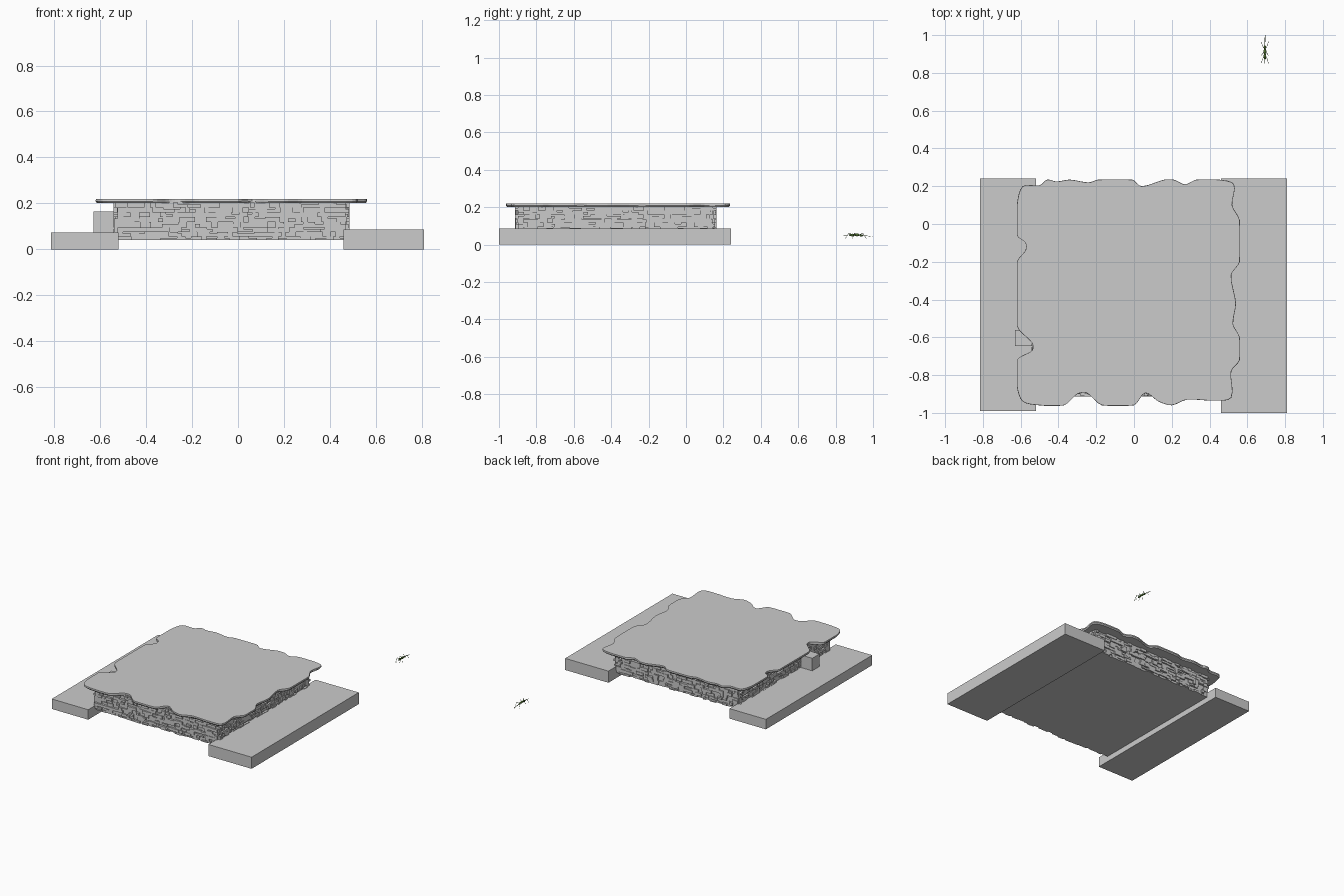
import bpy, bmesh, random
from mathutils import Vector, Matrix

if "Cube" in bpy.data.objects:
    bpy.data.objects.remove(bpy.data.objects["Cube"])
random.seed(4)


def add_box(bm, lo, hi):
    lo, hi = Vector(lo), Vector(hi)
    m = Matrix.Translation((lo + hi) / 2) @ Matrix.Diagonal((*(hi - lo), 1))
    bmesh.ops.create_cube(bm, size=1, matrix=m)


def finish(bm, name, color=None):
    bmesh.ops.recalc_face_normals(bm, faces=bm.faces)
    me = bpy.data.meshes.new(name)
    bm.to_mesh(me)
    bm.free()
    ob = bpy.data.objects.new(name, me)
    bpy.context.collection.objects.link(ob)
    if color:
        mat = bpy.data.materials.new(name + "_color")
        mat.diffuse_color = color
        mat.use_nodes = True
        mat.node_tree.nodes["Principled BSDF"].inputs["Base Color"].default_value = mat.diffuse_color
        me.materials.append(mat)
    return ob


def box(name, lo, hi):
    bm = bmesh.new()
    add_box(bm, lo, hi)
    finish(bm, name)


# Side slabs and small post block
box("left_slab", (-0.815, -0.99, 0), (-0.52, 0.24, 0.073))
box("right_slab", (0.46, -1.0, 0), (0.81, 0.24, 0.085))
box("small_block", (-0.63, -0.645, 0.07), (-0.54, -0.56, 0.165))

# Rough stone wall: core plus courses of stones with random protrusion
X0, X1, Y0, Y1 = -0.525, 0.468, -0.897, 0.145
bm = bmesh.new()
add_box(bm, (X0, Y0, 0.04), (X1, Y1, 0.207))
courses = [0.04, 0.055, 0.075, 0.095, 0.118, 0.14, 0.16, 0.182, 0.203]
for z0, z1 in zip(courses, courses[1:]):
    for axis, a, b in ((0, X0, X1), (1, Y0, Y1)):
        for side in (0, 1):
            t = a
            while t < b - 0.003:
                e = min(t + random.uniform(0.018, 0.05), b)
                d = random.choice((0.002, 0.006, 0.01, 0.014, 0.017))
                zs = [z0, z1]
                if random.random() < 0.3:
                    zs[1] -= 0.007
                if axis == 0:
                    s = (Y0 - d, Y0 + 0.004) if side == 0 else (Y1 - 0.004, Y1 + d)
                    add_box(bm, (t, s[0], zs[0]), (e, s[1], zs[1]))
                else:
                    s = (X0 - d, X0 + 0.004) if side == 0 else (X1 - 0.004, X1 + d)
                    add_box(bm, (s[0], t, zs[0]), (s[1], e, zs[1]))
                t = e
finish(bm, "stone_wall")

# Overhanging ground cover with wavy outline
outline = [(-.59, .20), (-.50, .205), (-.46, .235), (-.41, .225), (-.34, .235),
           (-.24, .22), (-.19, .235), (-.01, .235), (.04, .20), (.16, .235),
           (.21, .235), (.27, .21), (.33, .235), (.45, .235), (.53, .21),
           (.52, .1), (.56, .02), (.56, -.2), (.515, -.27), (.54, -.42),
           (.525, -.53), (.56, -.6), (.56, -.72), (.515, -.78), (.515, -.92),
           (.42, -.935), (.28, -.93), (.2, -.96), (.13, -.94), (.06, -.895),
           (0, -.96), (-.17, -.96), (-.25, -.895), (-.3, -.9), (-.37, -.96),
           (-.5, -.96), (-.59, -.94), (-.62, -.86), (-.62, -.72), (-.54, -.67),
           (-.54, -.63), (-.62, -.54), (-.62, -.2), (-.575, -.14), (-.575, -.1),
           (-.62, -.06), (-.62, .1)]
pts = [Vector(p) for p in outline]
n = len(pts)
ring = []
for i in range(n):
    p0, p1, p2, p3 = (pts[(i + k) % n] for k in (-1, 0, 1, 2))
    length = (p2 - p1).length
    m1 = (p2 - p0).normalized() * length * 0.8
    m2 = (p3 - p1).normalized() * length * 0.8
    for t in (0, 0.25, 0.5, 0.75):
        ring.append((2*t**3 - 3*t*t + 1) * p1 + (t**3 - 2*t*t + t) * m1
                    + (3*t*t - 2*t**3) * p2 + (t**3 - t*t) * m2)
ring = [Vector((max(-.62, min(.562, p.x)), max(-.963, min(.236, p.y)))) for p in ring]
center = Vector((-0.03, -0.37))
bm = bmesh.new()
layers = []
for z, scale in ((0.201, 0.99), (0.209, 1.0), (0.219, 0.998)):
    layers.append([bm.verts.new((*(center + (p - center) * scale), z)) for p in ring])
for lo, hi in zip(layers, layers[1:]):
    for i in range(len(ring)):
        j = (i + 1) % len(ring)
        bm.faces.new((lo[i], lo[j], hi[j], hi[i]))
bm.faces.new(layers[0])
bm.faces.new(layers[-1])
bmesh.ops.triangulate(bm, faces=[f for f in bm.faces if len(f.verts) > 4])
finish(bm, "ground_cover")


# Tiny insect: body segments, legs, feelers
def rod(bm, a, b, r):
    a, b = Vector(a), Vector(b)
    m = Matrix.Translation((a + b) / 2) @ (b - a).to_track_quat('Z', 'Y').to_matrix().to_4x4()
    bmesh.ops.create_cone(bm, cap_ends=True, segments=5, radius1=r, radius2=r * 0.5,
                          depth=(b - a).length, matrix=m)


CX = 0.693
bm = bmesh.new()
for y, z, ry, r in ((0.888, 0.051, 0.018, 0.007), (0.914, 0.052, 0.014, 0.008),
                    (0.937, 0.049, 0.010, 0.006)):
    m = Matrix.Translation((CX, y, z)) @ Matrix.Diagonal((r, ry, r, 1))
    bmesh.ops.create_icosphere(bm, subdivisions=2, radius=1, matrix=m)
finish(bm, "insect_body", (0.12, 0.25, 0.05, 1))
bm = bmesh.new()
for s in (-1, 1):
    for y, foot in ((0.895, 0.85), (0.912, 0.89), (0.925, 0.965)):
        knee = (CX + s * 0.014, (y + foot) / 2, 0.062)
        rod(bm, (CX, y, 0.05), knee, 0.0018)
        rod(bm, knee, (CX + s * 0.018, foot, 0.03), 0.0014)
    rod(bm, (CX, 0.94, 0.05), (CX + s * 0.002, 1.0, 0.042), 0.0014)
rod(bm, (CX, 0.885, 0.05), (CX, 0.825, 0.045), 0.0012)
finish(bm, "insect_legs", (0.06, 0.1, 0.03, 1))
